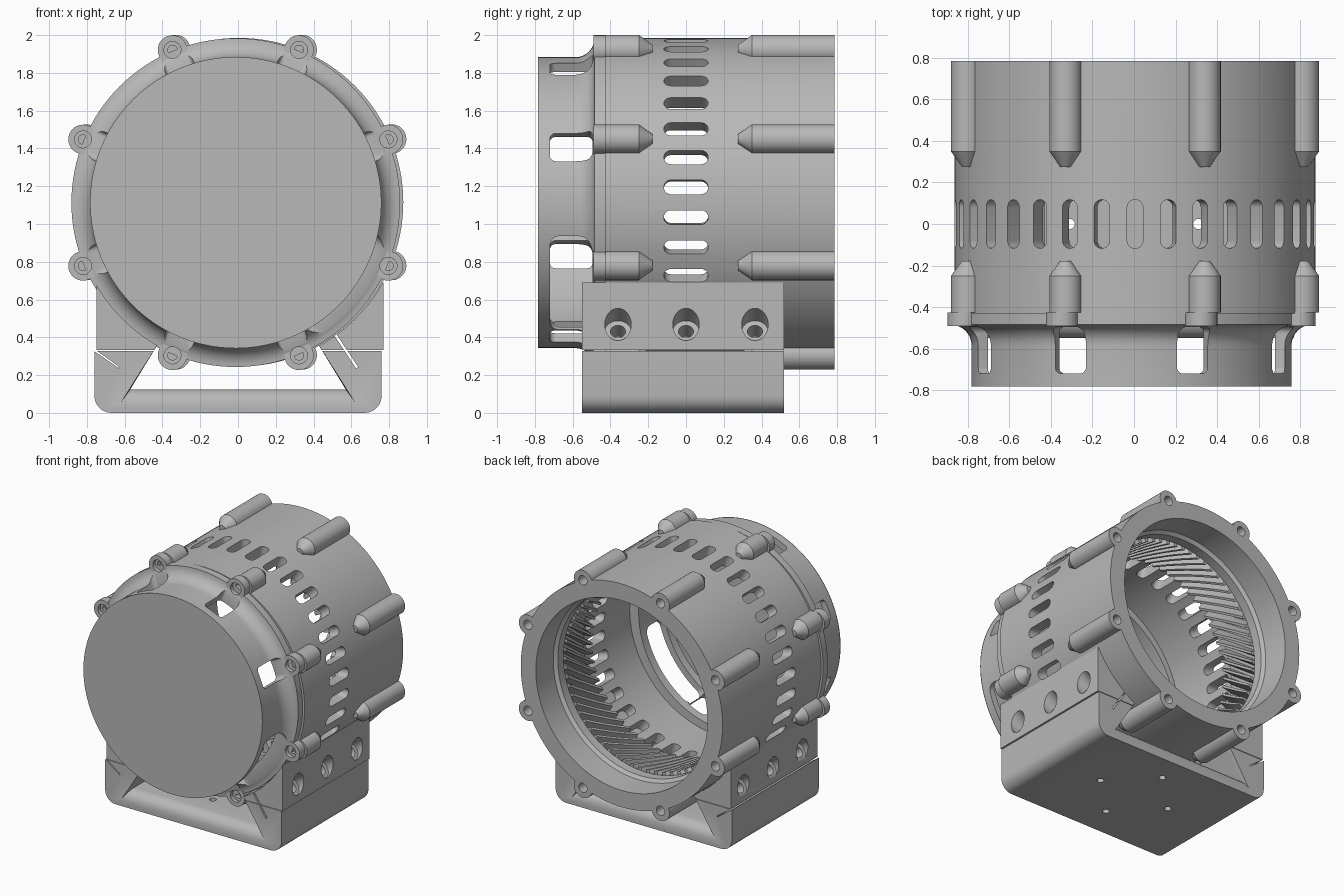
import bpy, bmesh, math
from math import cos, sin, pi, radians

if "Cube" in bpy.data.objects:
    bpy.data.objects.remove(bpy.data.objects["Cube"], do_unlink=True)

grey = bpy.data.materials.new("plain grey")
grey.use_nodes = True
grey.diffuse_color = (0.48, 0.48, 0.48, 1)
grey.node_tree.nodes["Principled BSDF"].inputs["Base Color"].default_value = (0.48, 0.48, 0.48, 1)

BARREL = (0.005, 1.115)
CAP = (-0.012, 1.113)
LUG_RING = 0.875
LUG_ANGLES = [radians(22.5 + 45 * k) for k in range(8)]


def finish(name, bm, recalc=True):
    if recalc:
        bmesh.ops.recalc_face_normals(bm, faces=bm.faces)
    mesh = bpy.data.meshes.new(name)
    bm.to_mesh(mesh)
    bm.free()
    mesh.materials.append(grey)
    obj = bpy.data.objects.new(name, mesh)
    bpy.context.collection.objects.link(obj)
    return obj


def activate(obj):
    bpy.ops.object.select_all(action='DESELECT')
    obj.select_set(True)
    bpy.context.view_layer.objects.active = obj


def smooth(obj, angle=35):
    activate(obj)
    bpy.ops.object.shade_smooth_by_angle(angle=radians(angle))


def cut(obj, *cutters):
    activate(obj)
    for cutter in cutters:
        mod = obj.modifiers.new("cut", 'BOOLEAN')
        mod.operation = 'DIFFERENCE'
        mod.solver = 'EXACT'
        mod.object = cutter
        bpy.ops.object.modifier_apply(modifier=mod.name)


def discard(*objs):
    for obj in objs:
        bpy.data.objects.remove(obj, do_unlink=True)


def turn(bm, profile, centre, n):
    """Revolve a closed (radius, y) profile about an axis along y."""
    rings = [[bm.verts.new((centre[0] + r * cos(2 * pi * i / n), y,
                            centre[1] + r * sin(2 * pi * i / n))) for i in range(n)]
             for r, y in profile]
    for a, b in zip(rings, rings[1:] + rings[:1]):
        for i in range(n):
            j = (i + 1) % n
            bm.faces.new((a[i], a[j], b[j], b[i]))


def loft(bm, sections):
    """Skin matching outlines and close both ends."""
    rows = [[bm.verts.new(p) for p in s] for s in sections]
    n = len(rows[0])
    for a, b in zip(rows, rows[1:]):
        for i in range(n):
            j = (i + 1) % n
            bm.faces.new((a[i], a[j], b[j], b[i]))
    bm.faces.new(rows[0])
    bm.faces.new(rows[-1])


def lathe(name, profile, centre, n=128):
    bm = bmesh.new()
    turn(bm, profile, centre, n)
    return finish(name, bm)


def prism(name, outline, y0, y1):
    bm = bmesh.new()
    loft(bm, [[(x, y, z) for x, z in outline] for y in (y0, y1)])
    return finish(name, bm)


def circle(r, centre, n=128):
    return [(centre[0] + r * cos(2 * pi * i / n), centre[1] + r * sin(2 * pi * i / n))
            for i in range(n)]


def lug_centres(centre):
    return circle_points(centre, LUG_ANGLES)


def circle_points(centre, angles):
    return [(centre[0] + LUG_RING * cos(a), centre[1] + LUG_RING * sin(a)) for a in angles]


def radial_slots(name, angles, centre, width, y0, y1, corner, r0, r1):
    """Rounded rectangular cutters pointing outward from the axis."""
    bm = bmesh.new()
    outline = []
    for k, (sx, sy) in enumerate([(1, 1), (-1, 1), (-1, -1), (1, -1)]):
        for s in range(6):
            t = pi / 2 * (k + s / 5)
            outline.append((sx * (width / 2 - corner) + corner * cos(t),
                            (y0 + y1) / 2 + sy * ((y1 - y0) / 2 - corner) + corner * sin(t)))
    for a in angles:
        loft(bm, [[(centre[0] + r * cos(a) - t * sin(a), y, centre[1] + r * sin(a) + t * cos(a))
                   for t, y in outline] for r in (r0, r1)])
    return finish(name, bm)


def rods(name, centres, r, y0, y1):
    bm = bmesh.new()
    for c in centres:
        loft(bm, [[(x, y, z) for x, z in circle(r, c, 24)] for y in (y0, y1)])
    return finish(name, bm)


# Barrel with a ring of vent slots and screw holes in the rear rim
barrel = lathe("barrel", [(0.87, 0.785), (0.87, -0.43), (0.78, -0.43), (0.78, 0.48),
                          (0.715, 0.48), (0.715, 0.55), (0.74, 0.57), (0.74, 0.785)], BARREL)
vents = radial_slots("vent_cutter", [2 * pi * (k + 0.5) / 34 for k in range(34)],
                     BARREL, 0.076, -0.117, 0.117, 0.037, 0.7, 1.0)
holes = rods("rear_hole_cutter", lug_centres(BARREL), 0.036, 0.6, 0.9)
cut(barrel, vents, holes)
discard(vents, holes)
smooth(barrel)

# Screw lugs with tapered tips, at the rear and front of the barrel
rear_lug = [(0.036, 0.785), (0.078, 0.785), (0.078, 0.35), (0.025, 0.275),
            (0.001, 0.275), (0.001, 0.6), (0.036, 0.6)]
front_lug = [(0.001, -0.425), (0.078, -0.425), (0.078, -0.25), (0.025, -0.177), (0.001, -0.177)]
cap_lug = [(0.078, -0.425), (0.078, -0.49), (0.045, -0.49), (0.045, -0.46),
           (0.025, -0.46), (0.025, -0.425)]
for name, profile, centre in (("rear_lugs", rear_lug, BARREL), ("front_lugs", front_lug, BARREL),
                              ("cap_lugs", cap_lug, CAP)):
    bm = bmesh.new()
    for c in lug_centres(centre):
        turn(bm, profile, c, 32)
    smooth(finish(name, bm))

# Helical ring gear inside the barrel
TEETH = 64
bm = bmesh.new()
rows = []
for y, toothed in [(0.16, 0), (0.16, 1), (0.24, 1), (0.32, 1), (0.4, 1), (0.48, 1), (0.48, 0)]:
    row = []
    for i in range(TEETH * 4):
        a = 2 * pi * (i + 0.25 * (i % 2)) / (TEETH * 4) + 0.95 * y
        r = (0.69 if i % 4 < 2 else 0.765) if toothed else 0.79
        row.append(bm.verts.new((BARREL[0] + r * cos(a), y, BARREL[1] + r * sin(a))))
    rows.append(row)
for a, b in zip(rows, rows[1:] + rows[:1]):
    for i in range(TEETH * 4):
        j = (i + 1) % (TEETH * 4)
        bm.faces.new((a[i], a[j], b[j], b[i]))
smooth(finish("ring_gear", bm), 20)

# Front cap: flange, concave fillet, rim and access windows
fillet = [(0.87 - 0.1 * sin(t * pi / 16), -0.585 + 0.1 * cos(t * pi / 16)) for t in range(9)]
cap = lathe("front_cap", [(0.87, -0.428)] + fillet + [(0.77, -0.783), (0.72, -0.783),
                                                     (0.72, -0.428)], CAP)
windows = radial_slots("window_cutter", LUG_ANGLES[:7], CAP, 0.16, -0.72, -0.495, 0.03, 0.6, 0.83)
big_window = radial_slots("big_window_cutter", [radians(-37)], CAP, 0.62, -0.72, -0.495,
                          0.05, 0.5, 0.83)
bores = rods("bore_cutter", lug_centres(CAP), 0.045, -0.6, -0.46)
cut(cap, windows, big_window, bores)
discard(windows, big_window, bores)
smooth(cap)

# Flat front disc closing the cap
bm = bmesh.new()
bm.faces.new([bm.verts.new((x, -0.785, z)) for x, z in circle(0.771, CAP)])
finish("front_disc", bm, recalc=False)

# Mounting base: rounded lower block and slightly offset upper block
corner = 0.09
lower = [(0.76, 0.328), (-0.76, 0.328)]
for sx, start in ((-1, pi), (1, 1.5 * pi)):
    lower += [(sx * (0.76 - corner) + corner * cos(start + k * pi / 16),
               corner + corner * sin(start + k * pi / 16)) for k in range(9)]
base = prism("base_lower", lower, -0.55, 0.52)
saddle = prism("base_upper", [(-0.75, 0.332), (0.77, 0.332), (0.77, 0.69), (-0.75, 0.69)],
               -0.55, 0.52)

# Opening under the barrel, flared at both ends
bm = bmesh.new()
sections = []
for side in (-1, 1):
    for d, f in [(0.56, 1), (0.535, 1), (0.525, 0.6), (0.505, 0.3), (0.48, 0.08), (0.45, 0)][::-side]:
        w, z = 0.57 + 0.05 * f, 0.125 - 0.07 * f
        sections.append([(px, -0.015 + side * d, pz)
                         for px, pz in ((-w, z), (w, z), (0.42, 0.37), (-0.42, 0.37))])
sections = sorted(sections, key=lambda s: s[0][1])
loft(bm, sections)
opening = finish("opening_cutter", bm)
bed = prism("bed_cutter", circle(0.872, BARREL), -1, 1)
left_slit = prism("slit_cutter_a", [(-0.78, 0.34), (-0.63, 0.236), (-0.635, 0.248), (-0.78, 0.352)], -1, 1)
right_slit = prism("slit_cutter_b", [(0.51, 0.41), (0.625, 0.236), (0.637, 0.242), (0.522, 0.415)], -1, 1)

# Slanted counterbored screw holes in both sides, vertical ones in the bottom
bm = bmesh.new()
tilt = radians(35)
for side in (-1, 1):
    for y in (-0.36, 0.0, 0.365):
        def ring(r, depth):
            return [(side * (0.765 - depth * cos(tilt) + r * cos(k * pi / 12) * sin(tilt)),
                     y + r * sin(k * pi / 12),
                     0.465 - depth * sin(tilt) - r * cos(k * pi / 12) * cos(tilt))
                    for k in range(24)]
        loft(bm, [ring(0.07, -0.12), ring(0.07, 0.06), ring(0.04, 0.06), ring(0.04, 0.16)])
side_holes = finish("side_hole_cutter", bm)
bm = bmesh.new()
for x, y in ((0.31, 0), (-0.31, 0), (0, 0.31), (0, -0.31)):
    loft(bm, [[(px, py, z) for px, py in circle(0.025, (x, y), 24)] for z in (-0.1, 0.2)])
floor_holes = finish("floor_hole_cutter", bm)

cut(base, bed, opening, left_slit, right_slit, side_holes, floor_holes)
cut(saddle, bed, opening, left_slit, right_slit, side_holes)
discard(bed, opening, left_slit, right_slit, side_holes, floor_holes)
smooth(base)
smooth(saddle)
